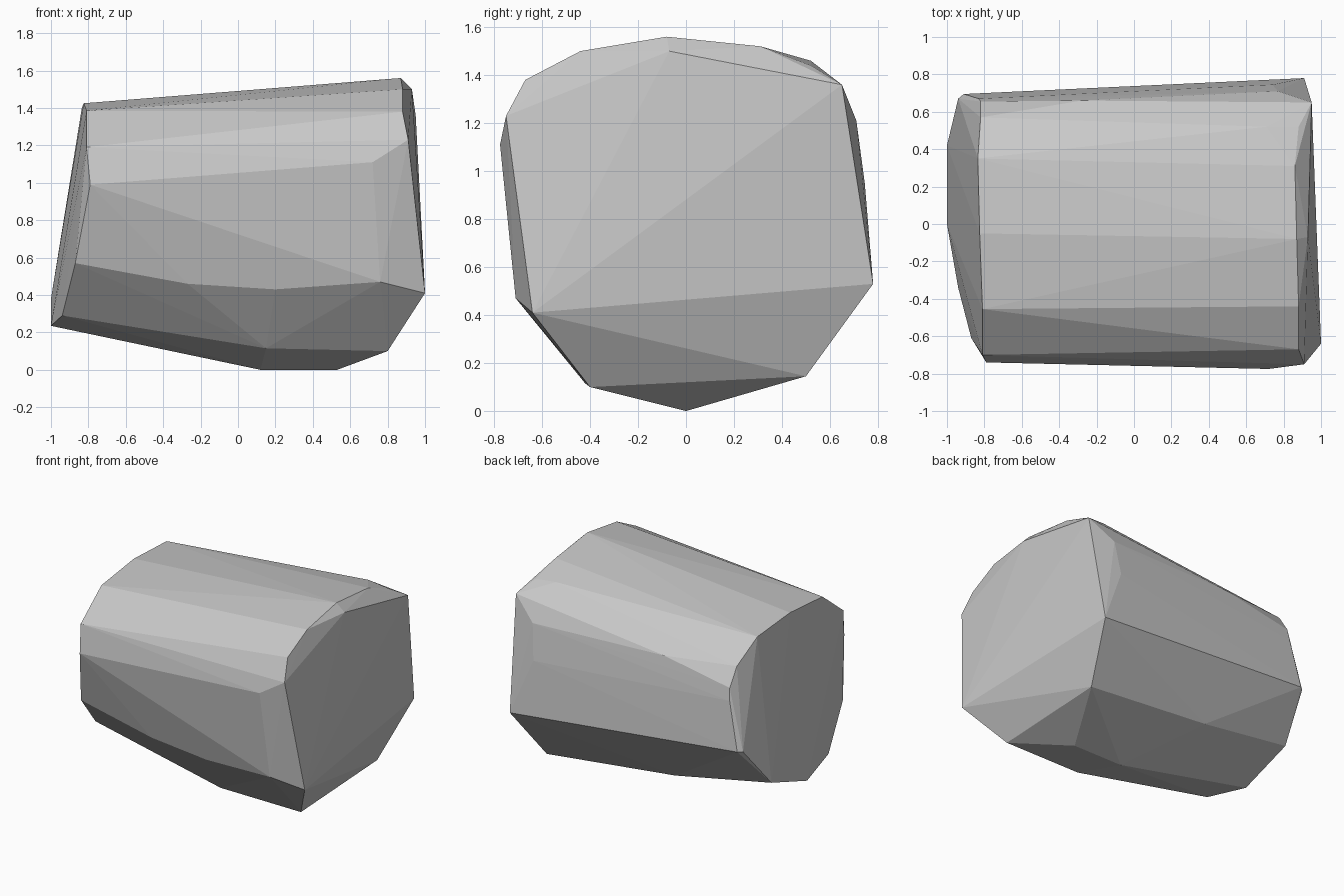
import bpy, bmesh

# Narrow left end: profile loop
left_end = [(-.79, -.74, .99), (-.87, -.61, .57), (-.94, -.34, .29), (-1, 0, .235),
            (-1, .42, .38), (-.94, .67, .69), (-.91, .695, .69), (-.83, .67, 1.04),
            (-.82, .655, 1.13), (-.82, .57, 1.26), (-.835, .35, 1.40),
            (-.825, -.05, 1.425), (-.81, -.455, 1.385), (-.81, -.70, 1.19)]

# Wide right end: shoulder loop and the blunt cap in front of it
right_shoulder = [(.72, -.775, 1.11), (.88, -.67, 1.38), (.88, -.44, 1.50),
                  (.87, -.08, 1.56), (.86, .31, 1.52), (.71, .52, 1.46),
                  (.88, .52, 1.44), (.77, .71, 1.21), (.74, .745, .95),
                  (.76, -.71, .47)]
right_cap = [(1, -.64, .41), (.95, .65, 1.36), (.91, -.75, 1.23), (.93, -.07, 1.50),
             (.91, .78, .53), (.80, -.40, .10), (.80, .50, .145)]

# Rounded body between the ends
body = [(.53, 0, 0), (.12, 0, 0), (.15, -.42, .115), (-.24, .47, .25),
        (.2, -.66, .43), (-.27, -.635, .46), (-.28, .66, 1.23)]

# Stretch a faceted skin over the loops
bm = bmesh.new()
for p in left_end + right_shoulder + right_cap + body:
    bm.verts.new(p)
bmesh.ops.convex_hull(bm, input=bm.verts[:])
loose = [v for v in bm.verts if not v.link_faces]
bmesh.ops.delete(bm, geom=loose, context='VERTS')
bmesh.ops.recalc_face_normals(bm, faces=bm.faces[:])

mesh = bpy.data.meshes.new("faceted_block")
bm.to_mesh(mesh)
bm.free()
block = bpy.data.objects.new("faceted_block", mesh)
bpy.context.collection.objects.link(block)

# Plain grey
grey = bpy.data.materials.new("light_grey")
grey.diffuse_color = (.58, .58, .58, 1)
mesh.materials.append(grey)
